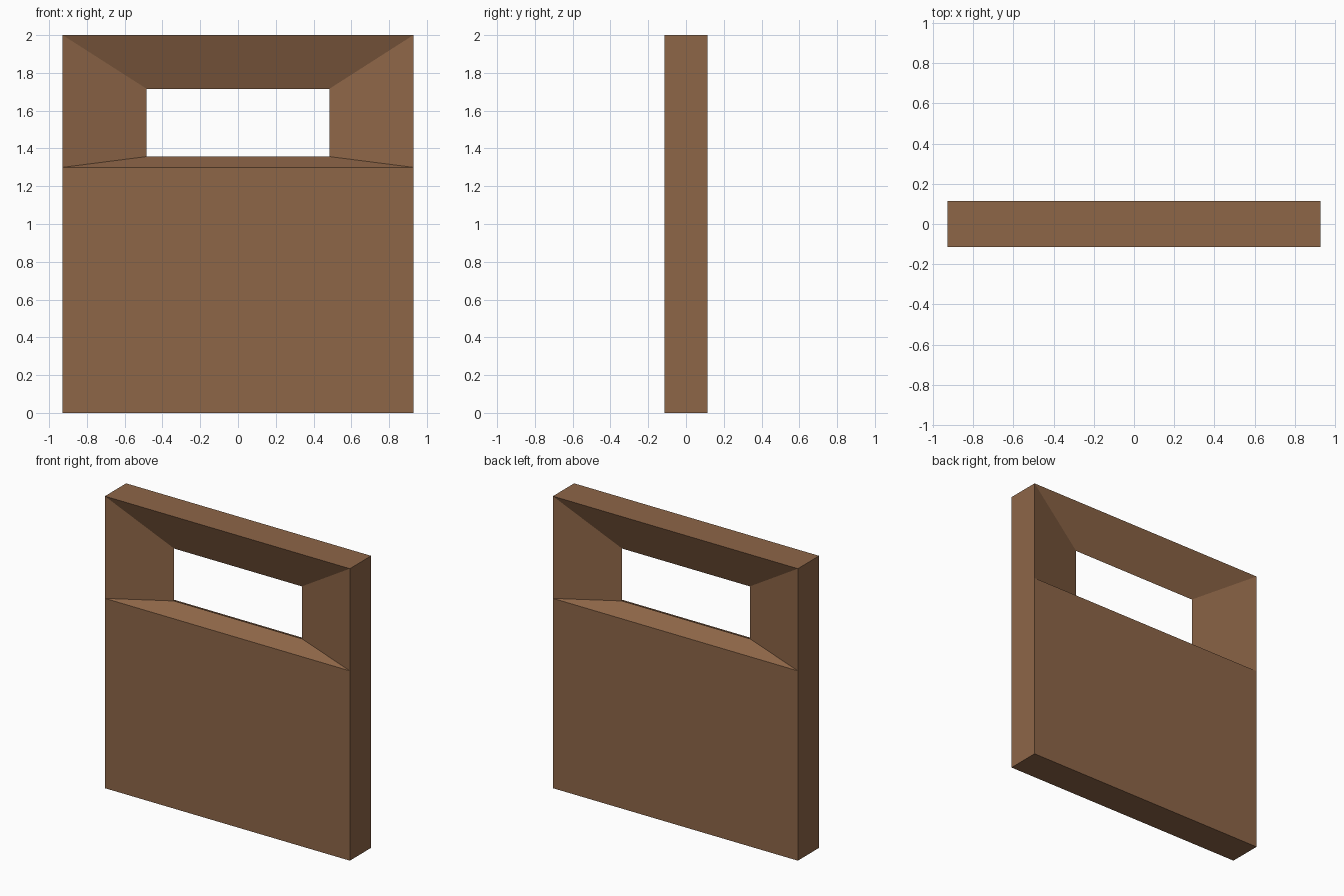
import bpy
import bmesh

if "Cube" in bpy.data.objects:
    bpy.data.objects.remove(bpy.data.objects["Cube"])

W, D, H = 0.928, 0.115, 2.0       # half width, half depth, height
SILL = 1.30                       # outer lower edge of the opening
IN_W, IN_LOW, IN_HIGH = 0.484, 1.357, 1.716   # narrow throat at mid depth

bm = bmesh.new()


def ring(half_width, y, low, high):
    """Rectangle of vertices in the xz plane, starting lower left."""
    corners = ((-half_width, low), (half_width, low),
               (half_width, high), (-half_width, high))
    return [bm.verts.new((x, y, z)) for x, z in corners]


# Splayed opening: wide at the front and back, narrow in the middle
front = ring(W, -D, SILL, H)
throat = ring(IN_W, 0, IN_LOW, IN_HIGH)
back = ring(W, D, SILL, H)
for a, b in ((front, throat), (throat, back)):
    for i in range(4):
        j = (i + 1) % 4
        bm.faces.new((a[i], a[j], b[j], b[i]))

# Solid panel below the opening
front_foot = [bm.verts.new((s * W, -D, 0)) for s in (-1, 1)]
back_foot = [bm.verts.new((s * W, D, 0)) for s in (-1, 1)]
for foot, rim in ((front_foot, front), (back_foot, back)):
    bm.faces.new((foot[0], foot[1], rim[1], rim[0]))

# Outer ends, top and underside
for i, top in ((0, 3), (1, 2)):
    bm.faces.new((front_foot[i], front[i], front[top],
                  back[top], back[i], back_foot[i]))
bm.faces.new((front[3], front[2], back[2], back[3]))
bm.faces.new((front_foot[0], front_foot[1], back_foot[1], back_foot[0]))
bmesh.ops.recalc_face_normals(bm, faces=bm.faces[:])

mesh = bpy.data.meshes.new("wall_with_opening")
bm.to_mesh(mesh)
bm.free()

brown = bpy.data.materials.new("wood brown")
brown.diffuse_color = (0.27, 0.133, 0.064, 1)
brown.use_nodes = True
brown.node_tree.nodes["Principled BSDF"].inputs["Base Color"].default_value = brown.diffuse_color
mesh.materials.append(brown)
wall = bpy.data.objects.new("wall_with_opening", mesh)
bpy.context.collection.objects.link(wall)
